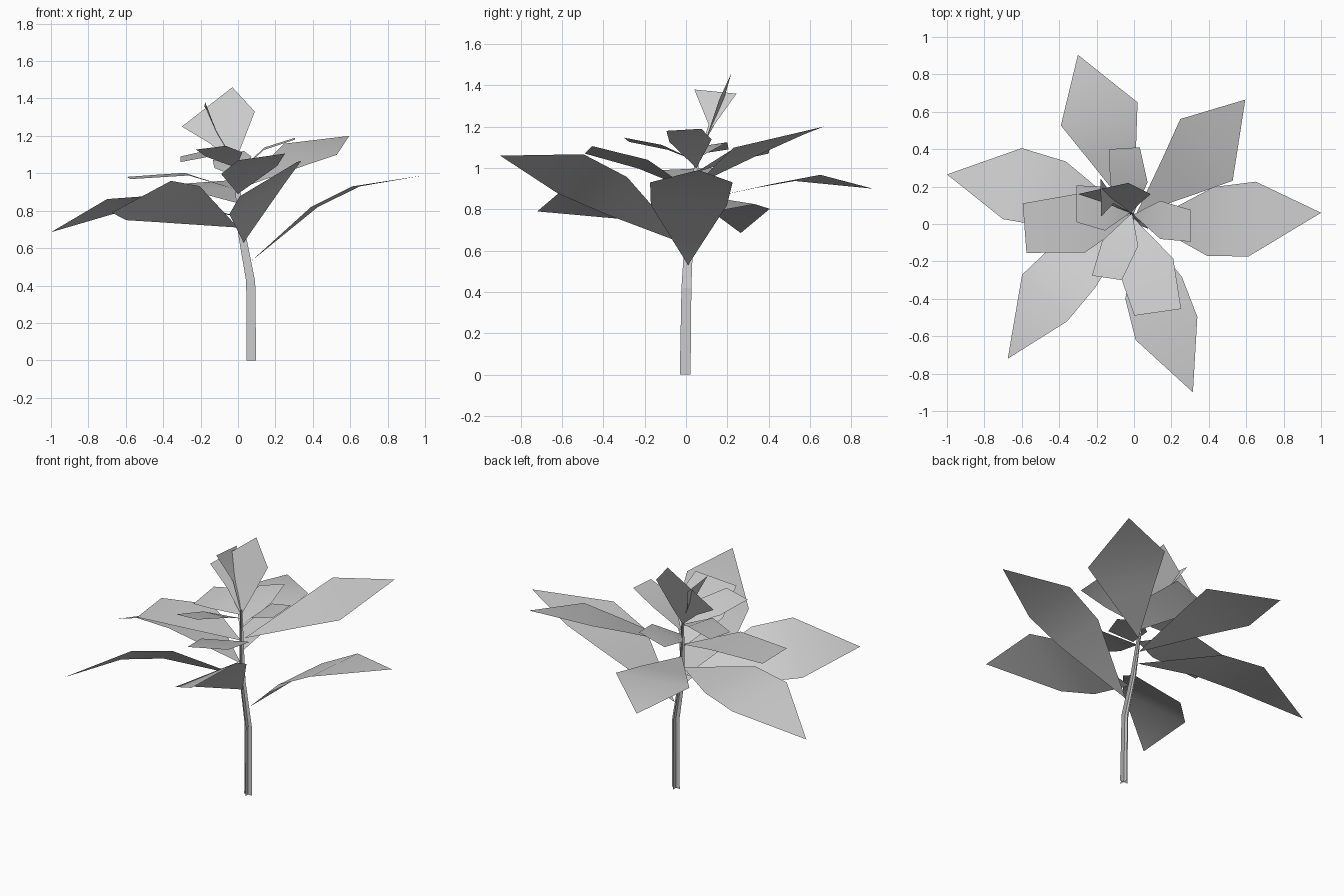
import bpy
from mathutils import Vector


def add_mesh(name, verts, faces, smooth=True):
    me = bpy.data.meshes.new(name)
    me.from_pydata([tuple(v) for v in verts], [], faces)
    ob = bpy.data.objects.new(name, me)
    bpy.context.collection.objects.link(ob)
    for p in me.polygons:
        p.use_smooth = smooth
    return ob


def big_leaf(name, base, tip, side, bend, low=0.92):
    """Pointed leaf: base, two cross rungs, tip, bent away from a straight line.
    low is the relative width of the lower rung (0.61 gives straight kite sides)."""
    base, tip, side, bend = map(Vector, (base, tip, side, bend))
    verts = [base]
    for t, width in ((0.38, low), (0.62, 1.0)):
        mid = base.lerp(tip, t) + bend * min(1.0, width * 1.1)
        verts += [mid - side * width, mid + side * width]
    verts.append(tip)
    add_mesh(name, verts, [(0, 2, 1), (1, 2, 4, 3), (3, 4, 5)])


def small_leaf(name, base, end, side, arch):
    """Young blunt leaf: base, wide rung, slightly narrower square end."""
    base, end, side = Vector(base), Vector(end), Vector(side)
    mid = base.lerp(end, 0.47) + Vector((0, 0, arch))
    verts = [base, mid - side * 1.2, mid + side * 1.2, end - side, end + side]
    add_mesh(name, verts, [(0, 2, 1), (1, 2, 4, 3)])


# Bent stem made of two crossed, tapering strips
path = [(0.071, -0.004, 0, 0.026), (0.068, 0.002, 0.42, 0.024),
        (0.02, 0.015, 0.68, 0.02), (0.0, 0.035, 0.9, 0.014), (-0.02, 0.06, 1.08, 0.008)]
for name, dx, dy in (("stem_strip_wide", 1, 0), ("stem_strip_deep", 0, 1)):
    verts = [(x + s * r * dx, y + s * r * dy, z) for x, y, z, r in path for s in (-1, 1)]
    add_mesh(name, verts, [(2 * k, 2 * k + 1, 2 * k + 3, 2 * k + 2) for k in range(len(path) - 1)], False)

# Large outer leaves: base, tip, half width vector, bend
big_leaf("leaf_right", (0.07, 0.01, 0.53), (1.0, 0.06, 0.99), (-0.02, -0.2, 0.0), (-0.015, -0.015, 0.115))
big_leaf("leaf_front", (0.03, 0.0, 0.63), (0.315, -0.9, 1.06), (-0.165, -0.062, -0.095), (-0.033, 0, 0.075))
big_leaf("leaf_front_left", (0.0, 0.0, 0.71), (-0.675, -0.72, 0.79), (-0.12, 0.125, -0.105), (-0.06, 0.05, 0.095))
big_leaf("leaf_left", (0.0, 0.03, 0.77), (-1.0, 0.265, 0.685), (0.05, 0.19, -0.03), (-0.03, 0.04, 0.115))
big_leaf("leaf_back", (0.0, 0.04, 0.84), (-0.3, 0.905, 0.9), (0.205, 0.062, 0.015), (0, 0.012, 0.075), 0.61)
big_leaf("leaf_back_right", (0.01, 0.05, 0.92), (0.595, 0.665, 1.2), (0.14, -0.165, -0.03), (0.015, -0.035, 0.035), 0.61)

# Small inner leaves
small_leaf("inner_leaf_left", (0.0, 0.03, 0.91), (-0.585, -0.022, 0.975), (-0.01, 0.132, 0.006), 0.055)
small_leaf("inner_leaf_front", (0.0, 0.03, 0.89), (0.127, -0.472, 1.088), (-0.125, -0.018, -0.018), 0.035)
small_leaf("inner_leaf_back", (-0.005, 0.05, 0.98), (-0.052, 0.405, 1.095), (0.083, 0.005, 0.025), 0.025)
small_leaf("inner_leaf_right", (-0.005, 0.05, 1.0), (0.305, -0.01, 1.185), (0.0, -0.085, -0.005), 0.045)
small_leaf("inner_leaf_front_left", (-0.01, 0.06, 1.03), (-0.145, -0.288, 1.137), (-0.08, 0.012, -0.01), 0.02)
small_leaf("inner_leaf_far_left", (-0.02, 0.06, 1.05), (-0.308, 0.108, 1.075), (0.0, 0.098, 0.015), 0.045)

# Upright shoots at the crown
add_mesh("top_leaf",
         [(-0.02, 0.06, 1.05), (-0.15, 0.11, 1.16), (0.02, 0.1, 1.15),
          (-0.3, 0.16, 1.25), (0.09, 0.16, 1.33), (-0.03, 0.22, 1.46)],
         [(0, 2, 1), (1, 2, 4, 3), (3, 4, 5)])
add_mesh("top_bud_leaf",
         [(-0.02, 0.06, 1.06), (-0.11, 0.11, 1.21), (-0.1, 0.13, 1.2),
          (-0.175, 0.04, 1.38), (-0.18, 0.245, 1.36)],
         [(0, 2, 1), (1, 2, 4, 3)])
